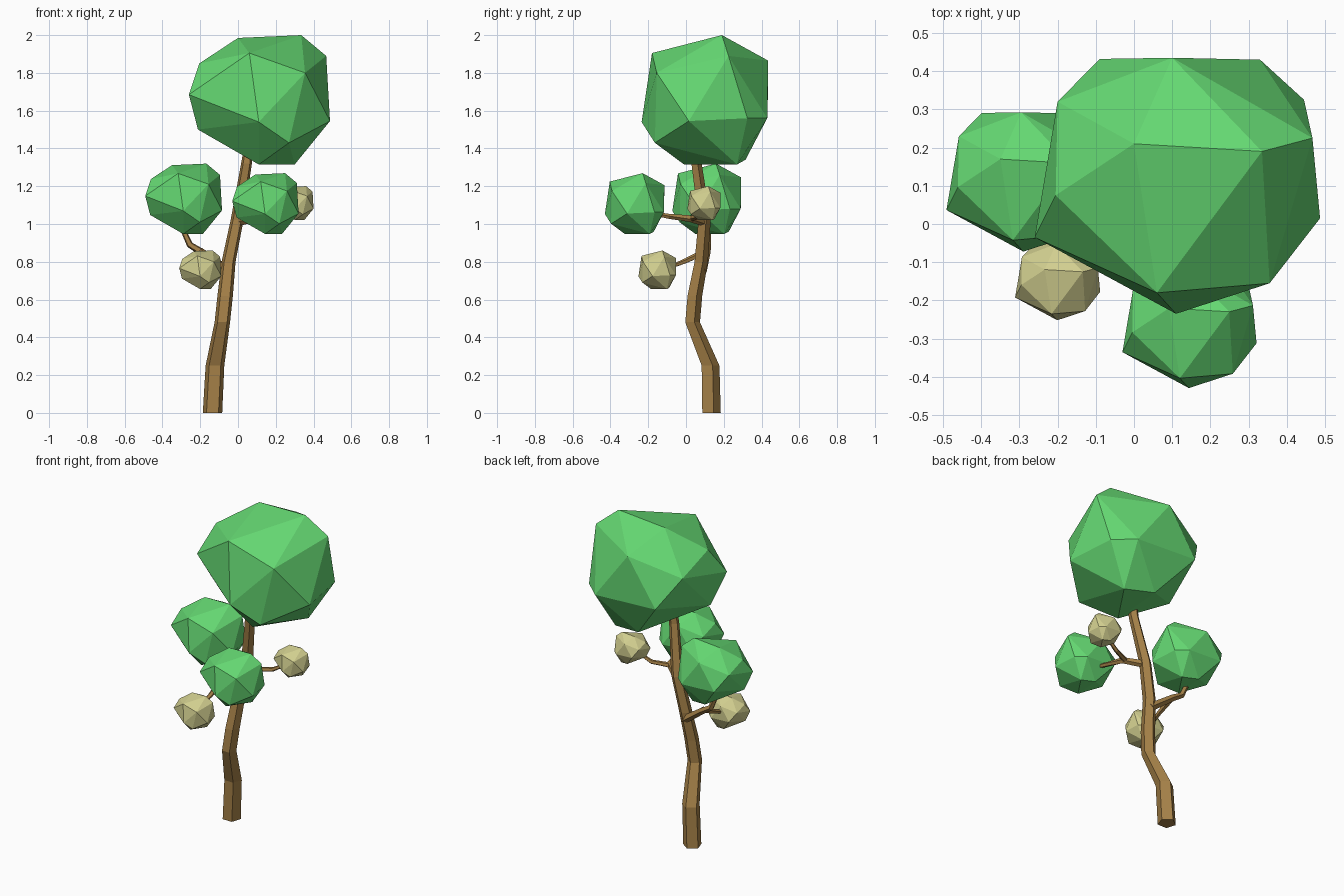
import bpy, bmesh, math
from mathutils import Vector

cube = bpy.data.objects.get("Cube")
if cube:
    bpy.data.objects.remove(cube, do_unlink=True)


def material(name, rgb):
    mat = bpy.data.materials.new(name)
    mat.use_nodes = True
    mat.diffuse_color = (*rgb, 1)
    mat.node_tree.nodes["Principled BSDF"].inputs["Base Color"].default_value = (*rgb, 1)
    return mat


leaf_green = material("leaf green", (0.13, 0.69, 0.17))
pale_tan = material("pale tan", (0.65, 0.63, 0.28))
bark_brown = material("bark brown", (0.38, 0.22, 0.065))


def add_object(name, bm, mat):
    bmesh.ops.recalc_face_normals(bm, faces=bm.faces)
    mesh = bpy.data.meshes.new(name)
    bm.to_mesh(mesh)
    bm.free()
    mesh.materials.append(mat)
    obj = bpy.data.objects.new(name, mesh)
    bpy.context.collection.objects.link(obj)


# Corner points of the faceted crown, shared by every leaf clump
CROWN = [
    (0, .21, 1.985), (.335, .19, 2), (.06, -.18, 1.905), (.355, -.155, 1.8),
    (.11, -.235, 1.54), (.487, .015, 1.545), (-.26, -.035, 1.685),
    (-.205, .075, 1.85), (-.212, .06, 1.5), (-.2, .32, 1.76),
    (-.09, .432, 1.58), (.1, .435, 1.865), (.33, .43, 1.56),
    (.445, .325, 1.56), (.467, .225, 1.89), (.27, -.165, 1.43),
    (.11, -.01, 1.315), (.3, .27, 1.315), (.11, .315, 1.34),
]
CENTRE = Vector((.113, .1, 1.655))


def clump(name, centre, scale, mat):
    bm = bmesh.new()
    for p in CROWN:
        bm.verts.new(Vector(centre) + (Vector(p) - CENTRE) * scale)
    bmesh.ops.convex_hull(bm, input=bm.verts)
    loose = [v for v in bm.verts if not v.link_faces]
    bmesh.ops.delete(bm, geom=loose, context='VERTS')
    add_object(name, bm, mat)


def limb(name, path, radii, level=False):
    """Five-sided tube along a path; level keeps its rings horizontal."""
    sides = 5
    points = [Vector(p) for p in path]
    up = Vector((0, 0, 1))
    bm = bmesh.new()
    rings = []
    for i, (p, r) in enumerate(zip(points, radii)):
        along = points[min(i + 1, len(points) - 1)] - points[max(i - 1, 0)]
        turn = up.rotation_difference(up if level else along)
        ring = []
        for k in range(sides):
            a = math.pi / 2 + math.tau * k / sides
            ring.append(bm.verts.new(p + turn @ Vector((r * math.cos(a), r * math.sin(a), 0))))
        rings.append(ring)
    for low, high in zip(rings, rings[1:]):
        for k in range(sides):
            n = (k + 1) % sides
            bm.faces.new((low[k], low[n], high[n], high[k]))
    bm.faces.new(rings[0])
    bm.faces.new(rings[-1])
    add_object(name, bm, bark_brown)


# Leaf clumps
clump("main_crown", CENTRE, 1, leaf_green)
clump("right_crown", (-.288, .11, 1.132), .544, leaf_green)
clump("front_crown", (.145, -.272, 1.107), .47, leaf_green)
clump("right_bud", (-.2, -.152, .757), .298, pale_tan)
clump("left_bud", (.302, .095, 1.11), .262, pale_tan)

# Bent trunk
limb("trunk",
     [(-.135, .13, 0), (-.122, .125, .25), (-.083, .031, .48), (-.068, .043, .62),
      (-.05, .077, .8), (-.005, .095, 1.02), (.045, .053, 1.32), (.07, .06, 1.5)],
     [.054, .052, .043, .043, .039, .036, .03, .024], level=True)

# Branches
limb("right_branch",
     [(-.05, .085, .75), (-.19, .11, .85), (-.255, .115, .89), (-.3, .12, .99)],
     [.025, .02, .018, .014])
limb("right_bud_branch",
     [(-.19, .108, .855), (-.19, 0, .805), (-.2, -.1, .765)],
     [.019, .014, .009])
limb("front_branch",
     [(0, .095, 1.01), (.1, .02, 1.03), (.13, -.09, 1.04), (.145, -.2, 1.06)],
     [.022, .019, .014, .01])
limb("left_bud_branch",
     [(.09, .03, 1.03), (.19, .07, 1.04), (.28, .09, 1.09)],
     [.016, .013, .009])
